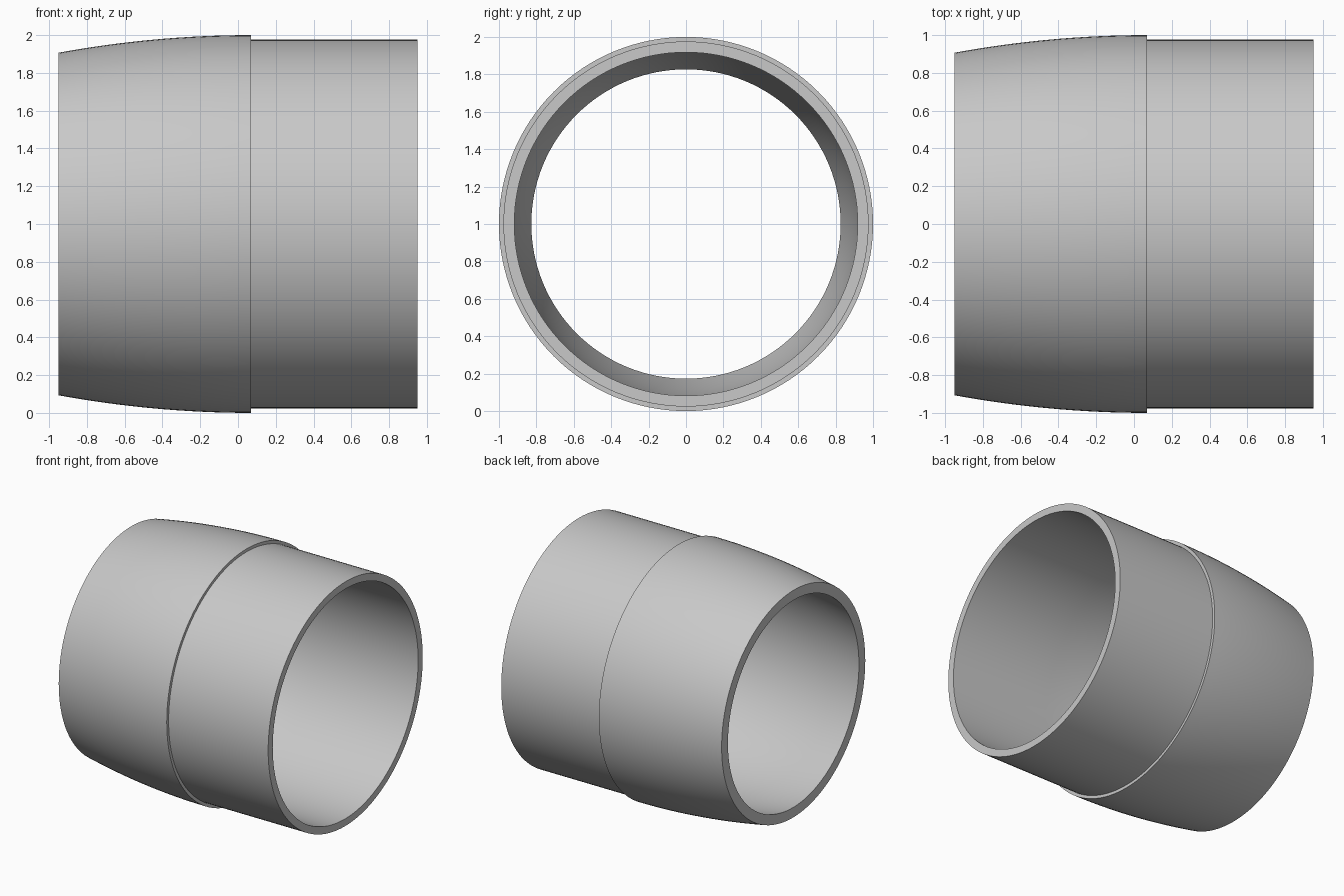
import bpy, bmesh, math
from mathutils import Matrix, Vector

cube = bpy.data.objects.get("Cube")
if cube:
    bpy.data.objects.remove(cube, do_unlink=True)

grey = bpy.data.materials.new("light grey")
grey.use_nodes = True
grey.diffuse_color = (0.58, 0.58, 0.58, 1)
grey.node_tree.nodes["Principled BSDF"].inputs["Base Color"].default_value = grey.diffuse_color

HALF, STEP_X, SEGMENTS, CURVE_STEPS = 0.95, 0.07, 128, 16


def taper(start_radius, end_radius):
    """Curved profile running from the step to the narrow end."""
    pts = []
    for i in range(CURVE_STEPS + 1):
        t = i / CURVE_STEPS
        x = STEP_X - t * (STEP_X + HALF)
        pts.append((x, start_radius - (start_radius - end_radius) * t ** 2))
    return pts


# Closed wall section: straight sleeve, step, curved collar, matching bore
outer = [(HALF, 0.976), (STEP_X, 0.976)] + taper(1.0, 0.907)
bore = taper(0.918, 0.827)[::-1] + [(HALF, 0.918)]
section = outer + bore

# Spin the section around the x axis
bm = bmesh.new()
rings = []
for s in range(SEGMENTS):
    turn = Matrix.Rotation(2 * math.pi * s / SEGMENTS, 3, 'X')
    rings.append([bm.verts.new(turn @ Vector((x, 0, r)) + Vector((0, 0, 1)))
                  for x, r in section])
for s, ring in enumerate(rings):
    nxt = rings[(s + 1) % SEGMENTS]
    for i in range(len(section)):
        j = (i + 1) % len(section)
        bm.faces.new((ring[i], ring[j], nxt[j], nxt[i]))
bmesh.ops.recalc_face_normals(bm, faces=bm.faces)

mesh = bpy.data.meshes.new("pipe_sleeve")
bm.to_mesh(mesh)
bm.free()
mesh.materials.append(grey)
sleeve = bpy.data.objects.new("pipe_sleeve", mesh)
bpy.context.collection.objects.link(sleeve)
bpy.context.view_layer.objects.active = sleeve
sleeve.select_set(True)
bpy.ops.object.shade_smooth_by_angle(angle=math.radians(30))
